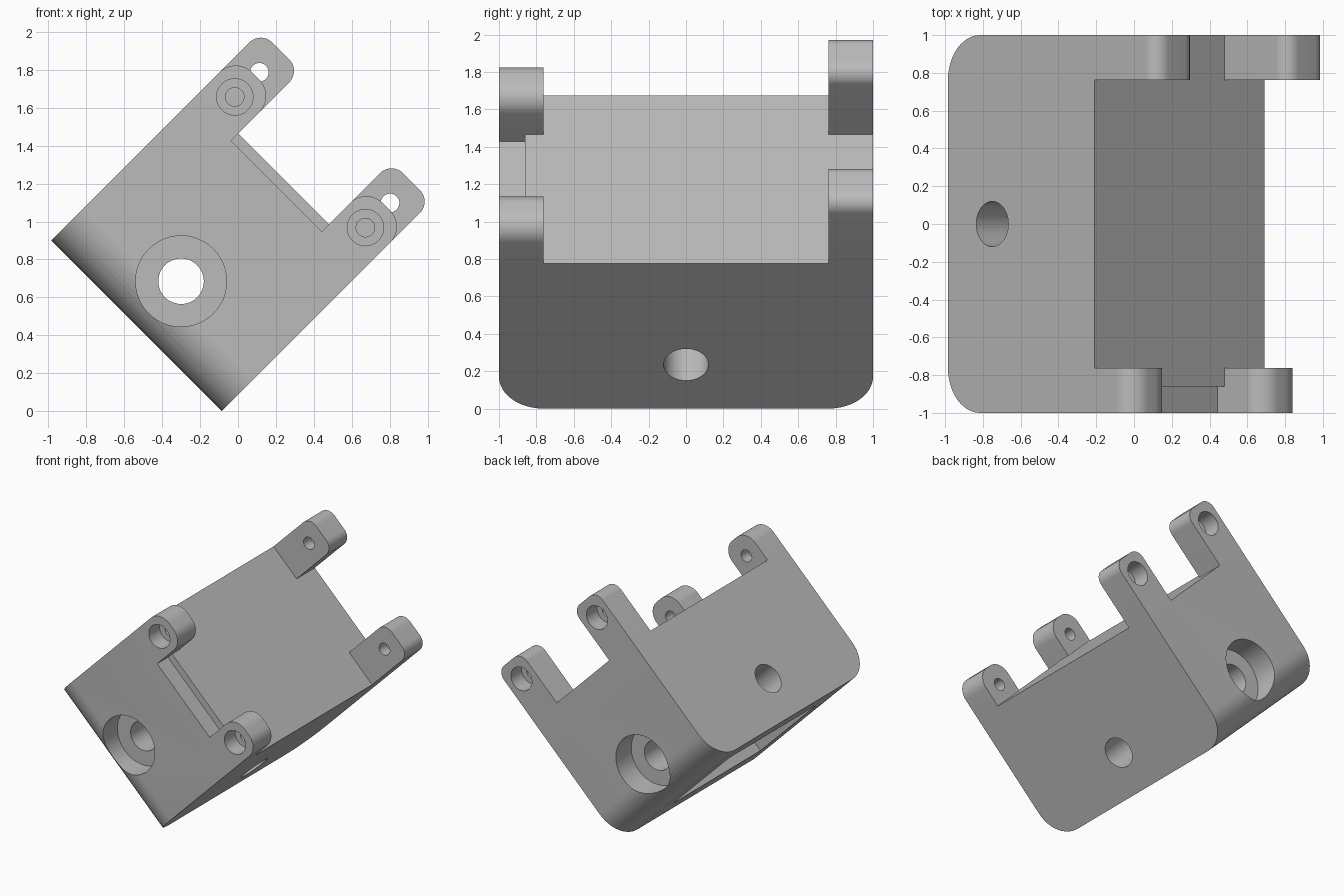
import bpy, bmesh, math
from mathutils import Matrix, Vector

cube = bpy.data.objects.get("Cube")
if cube:
    bpy.data.objects.remove(cube, do_unlink=True)

# Main dimensions, in the untilted frame: x = length, y = width, z = thickness
LENGTH, THICK = 1.096, 1.273
EAR_W, EAR_D = 0.298, 0.237
HOLE_X, MID = 0.332, THICK / 2
BORE, COUNTERBORE = 0.12, 0.24

grey = bpy.data.materials.new("plain grey")
grey.use_nodes = True
colour = (0.5, 0.5, 0.5, 1)
grey.diffuse_color = colour
grey.node_tree.nodes["Principled BSDF"].inputs["Base Color"].default_value = colour


def link(name, bm):
    bmesh.ops.recalc_face_normals(bm, faces=bm.faces)
    mesh = bpy.data.meshes.new(name)
    bm.to_mesh(mesh)
    bm.free()
    mesh.materials.append(grey)
    obj = bpy.data.objects.new(name, mesh)
    bpy.context.collection.objects.link(obj)
    return obj


def box(name, lo, hi, radius=0, rounded=None):
    """Box between two corners; edges accepted by the rule are rounded."""
    bm = bmesh.new()
    lo, hi = Vector(lo), Vector(hi)
    size = hi - lo
    bmesh.ops.create_cube(bm, size=1, matrix=Matrix.Translation((lo + hi) / 2)
                          @ Matrix.Diagonal((*size, 1)))
    if rounded:
        edges = [e for e in bm.edges if rounded(*e.verts)]
        bmesh.ops.bevel(bm, geom=edges, offset=radius, segments=12,
                        profile=0.5, affect='EDGES')
    return link(name, bm)


def rod(name, centre, radius, length, axis):
    """Cylinder along y or z."""
    bm = bmesh.new()
    turn = Matrix.Rotation(math.pi / 2, 4, 'X') if axis == 'Y' else Matrix()
    bmesh.ops.create_cone(bm, cap_ends=True, segments=48, radius1=radius,
                          radius2=radius, depth=length,
                          matrix=Matrix.Translation(centre) @ turn)
    return link(name, bm)


def combine(target, tool, operation):
    mod = target.modifiers.new(tool.name, 'BOOLEAN')
    mod.operation, mod.object, mod.solver = operation, tool, 'EXACT'
    deps = bpy.context.evaluated_depsgraph_get()
    mesh = bpy.data.meshes.new_from_object(target.evaluated_get(deps))
    target.modifiers.clear()
    target.data = mesh
    bpy.data.objects.remove(tool, do_unlink=True)


def cut(target, tool):
    combine(target, tool, 'DIFFERENCE')


# Housing block, rounded at both ends of its base
housing = box("housing", (0, -1, 0), (LENGTH, 1, THICK), 0.24,
              lambda a, b: a.co.x < 0.01 and b.co.x < 0.01
              and abs(a.co.y - b.co.y) < 0.01)

# Four mounting ears: short ones in front, long ones behind
for side, tip, radius, hole_x in ((-1, 1.376, 0.12, 1.22), (1, 1.563, 0.085, 1.404)):
    ys = sorted((side, side * (1 - EAR_D)))
    for z in (0, THICK - EAR_W):
        ear = box("ear", (LENGTH, ys[0], z), (tip, ys[1], z + EAR_W), radius,
                  lambda a, b: min(a.co.x, b.co.x) > tip - 0.01
                  and abs(a.co.z - b.co.z) < 0.01)
        mid = z + EAR_W / 2
        cut(ear, rod("screw_hole", (hole_x, side, mid), 0.049, 1, 'Y'))
        cut(ear, rod("screw_head", (hole_x, side, mid), 0.096, 0.28, 'Y'))
        combine(housing, ear, 'UNION')

# Shallow step between the front ears
cut(housing, box("step", (1.043, -1.1, EAR_W), (1.3, -0.86, THICK - EAR_W)))

# Cavity opening through the base
cut(housing, box("cavity", (-0.1, -0.57, MID - 0.36), (0.8, 0.57, MID + 0.36)))

# Through bores and the counterbores on front and back
cut(housing, rod("cross_bore", (HOLE_X, 0, MID), BORE, 3, 'Z'))
cut(housing, rod("long_bore", (HOLE_X, 0, MID), BORE, 3, 'Y'))
for side in (-1, 1):
    cut(housing, rod("counterbore", (HOLE_X, side, MID), COUNTERBORE, 0.4, 'Y'))

# Tilt the finished part onto its lower edge
housing.data.transform(Matrix.Translation((-0.085, 0, 0))
                       @ Matrix.Rotation(-math.pi / 4, 4, 'Y'))
bpy.ops.object.select_all(action='DESELECT')
housing.select_set(True)
bpy.context.view_layer.objects.active = housing
bpy.ops.object.shade_smooth_by_angle(angle=math.radians(30))
